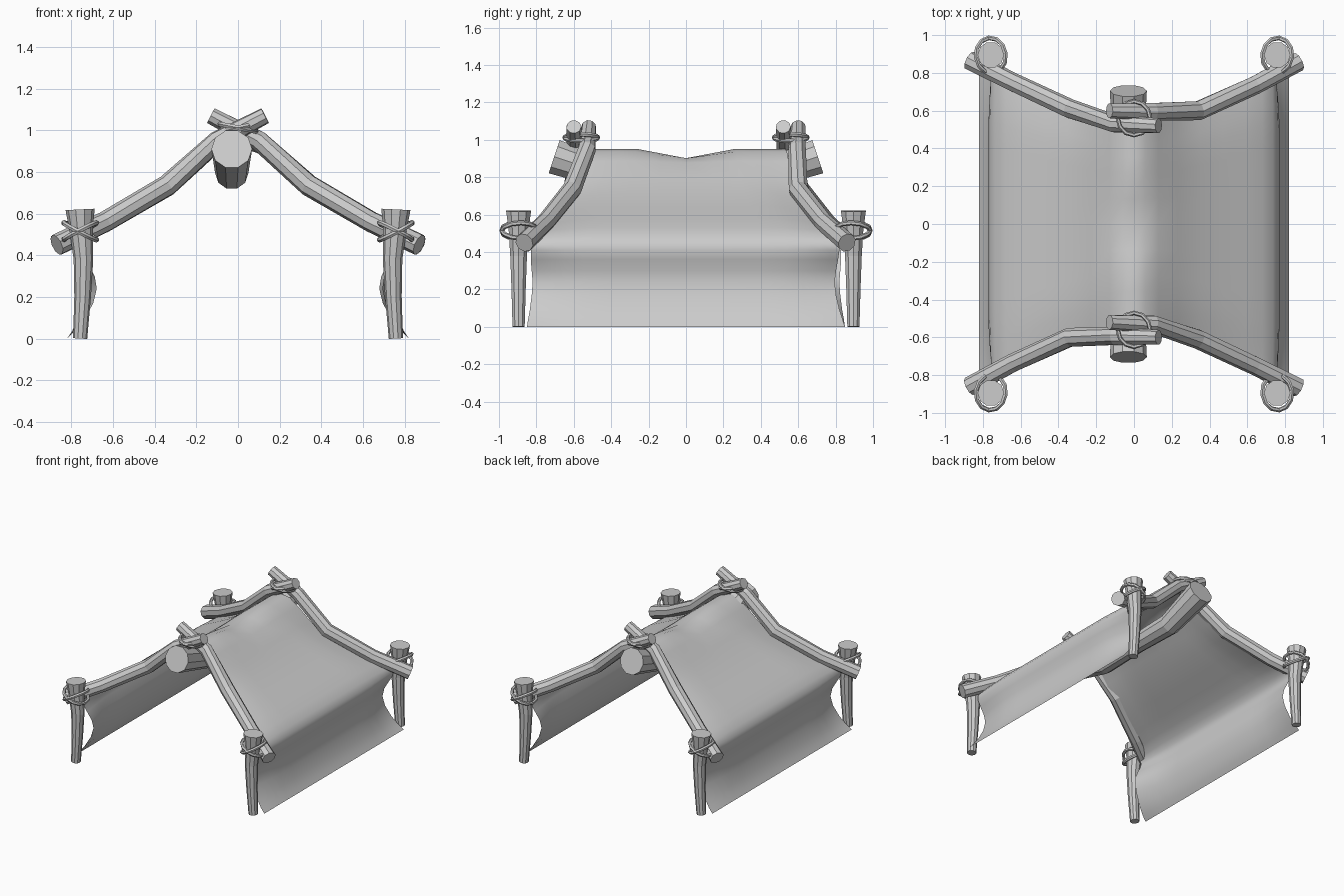
import bpy, bmesh, math
from mathutils import Vector, Matrix

if "Cube" in bpy.data.objects:
    bpy.data.objects.remove(bpy.data.objects["Cube"])


def finish(bm, name):
    bmesh.ops.recalc_face_normals(bm, faces=bm.faces)
    me = bpy.data.meshes.new(name)
    bm.to_mesh(me)
    bm.free()
    ob = bpy.data.objects.new(name, me)
    bpy.context.collection.objects.link(ob)
    return ob


def log(name, pts, radii, sides, up=(0, 0, 1)):
    """Faceted tapered pole swept along a bent path."""
    pts = [Vector(p) for p in pts]
    bm = bmesh.new()
    rings = []
    for i, p in enumerate(pts):
        t = (pts[min(i + 1, len(pts) - 1)] - pts[max(i - 1, 0)]).normalized()
        u = Vector(up).cross(t).normalized()
        v = t.cross(u)
        rings.append([bm.verts.new(p + radii[i] * (u * math.cos(a) + v * math.sin(a)))
                      for a in (2 * math.pi * k / sides for k in range(sides))])
    for a, b in zip(rings, rings[1:]):
        for k in range(sides):
            bm.faces.new((a[k], a[(k + 1) % sides], b[(k + 1) % sides], b[k]))
    bm.faces.new(rings[0])
    bm.faces.new(rings[-1])
    return finish(bm, name)


def lashing(name, c, rx, ry, tilt, turn):
    """Two rope loops crossing each other."""
    for i, s in enumerate((-1, 1)):
        bpy.ops.mesh.primitive_torus_add(major_segments=12, minor_segments=6,
                                         major_radius=0.1, minor_radius=0.013)
        ob = bpy.context.object
        ob.name = f"{name}_{i}"
        ob.data.transform(Matrix.Translation(c) @ Matrix.Rotation(turn, 4, 'Z')
                          @ Matrix.Rotation(s * tilt, 4, 'Y')
                          @ Matrix.Diagonal((rx / 0.1, ry / 0.1, 1, 1)))
        bpy.ops.object.shade_smooth_by_angle(angle=math.radians(40))


# Both gable ends: the back is the front turned half a circle
for end, s in (("front", 1), ("back", -1)):
    def r(pts):
        return [(s * x, s * y, z) for x, y, z in pts]

    log(end + "_rafter_a", r([(-.87, -.86, .45), (-.64, -.735, .56), (-.34, -.60, .735),
                              (-.1, -.595, .95), (.13, -.6, 1.07)]),
        [.052, .05, .052, .048, .04], 9)
    log(end + "_rafter_b", r([(.87, -.865, .45), (.64, -.75, .56), (.34, -.61, .735),
                              (.1, -.53, .95), (-.13, -.52, 1.07)]),
        [.052, .05, .052, .048, .04], 9)
    lashing(end + "_ridge_rope", (0, -.56 * s, 1.012), .088, .09, .2, 0)

    # Corner posts, wider at the top
    for side in (-1, 1):
        x, y = .758 * side, -.895 * s
        log(f"{end}_post_{'left' if side < 0 else 'right'}",
            [(x, y, 0), (x - .012 * side, y, .2), (x - .016 * side, y, .38),
             (x - .005 * side, y, .52), (x, y, .62)],
            [.034, .04, .047, .056, .07], 10, up=(0, 1, 0))
        lashing(f"{end}_post_rope", (x, y + .003 * s, .515), .09, .094, .48, .12 * side * s)

# Sagging ridge pole
log("ridge_pole", [(-.03, -.705, .91), (-.03, -.36, .795), (-.03, 0, .795),
                   (-.03, .36, .795), (-.03, .705, .91)],
    [.098, .08, .07, .08, .098], 10)

# Cloth half profile: x, z, half length in y, drop at the ends, sag in the middle
half = [(0, .952, .53, 0, .05), (.06, .937, .54, 0, .035), (.13, .887, .55, .005, .01),
        (.23, .80, .57, .025, 0), (.35, .715, .62, .03, 0), (.47, .645, .68, .03, 0),
        (.59, .58, .74, .03, 0), (.68, .53, .79, .02, 0), (.735, .488, .815, .015, 0),
        (.762, .45, .825, .01, 0), (.77, .41, .83, 0, 0), (.757, .36, .83, 0, 0),
        (.738, .30, .825, 0, 0), (.733, .24, .82, 0, 0), (.745, .17, .825, 0, 0),
        (.77, .09, .835, 0, 0), (.797, .035, .845, 0, 0), (.82, 0, .85, 0, 0)]
profile = [(-x, *rest) for x, *rest in half[:0:-1]] + half
steps = [-1, -.94, -.87, -.78, -.66, -.5, -.25, 0, .25, .5, .66, .78, .87, .94, 1]
bm = bmesh.new()
rows = []
for x, z, ly, drop, sag in profile:
    row = []
    for f in steps:
        e = max(0, (abs(f) - .65) / .35) ** 1.3
        tight = x * f > 0                     # these corners are pulled in harder
        wall = math.sin(math.pi * min(z / .47, 1))
        pull = (.055 if tight else .04) * e * wall
        length = ly - (.025 if tight else 0) * wall
        row.append(bm.verts.new((x - math.copysign(pull, x), f * length,
                                 z - drop * e - sag * max(0, 1 - abs(f) / .5))))
    rows.append(row)
for a, b in zip(rows, rows[1:]):
    for k in range(len(steps) - 1):
        bm.faces.new((a[k], a[k + 1], b[k + 1], b[k]))
cloth = finish(bm, "cloth_cover")
bpy.ops.object.select_all(action='DESELECT')
cloth.select_set(True)
bpy.context.view_layer.objects.active = cloth
bpy.ops.object.shade_smooth_by_angle(angle=math.radians(70))
